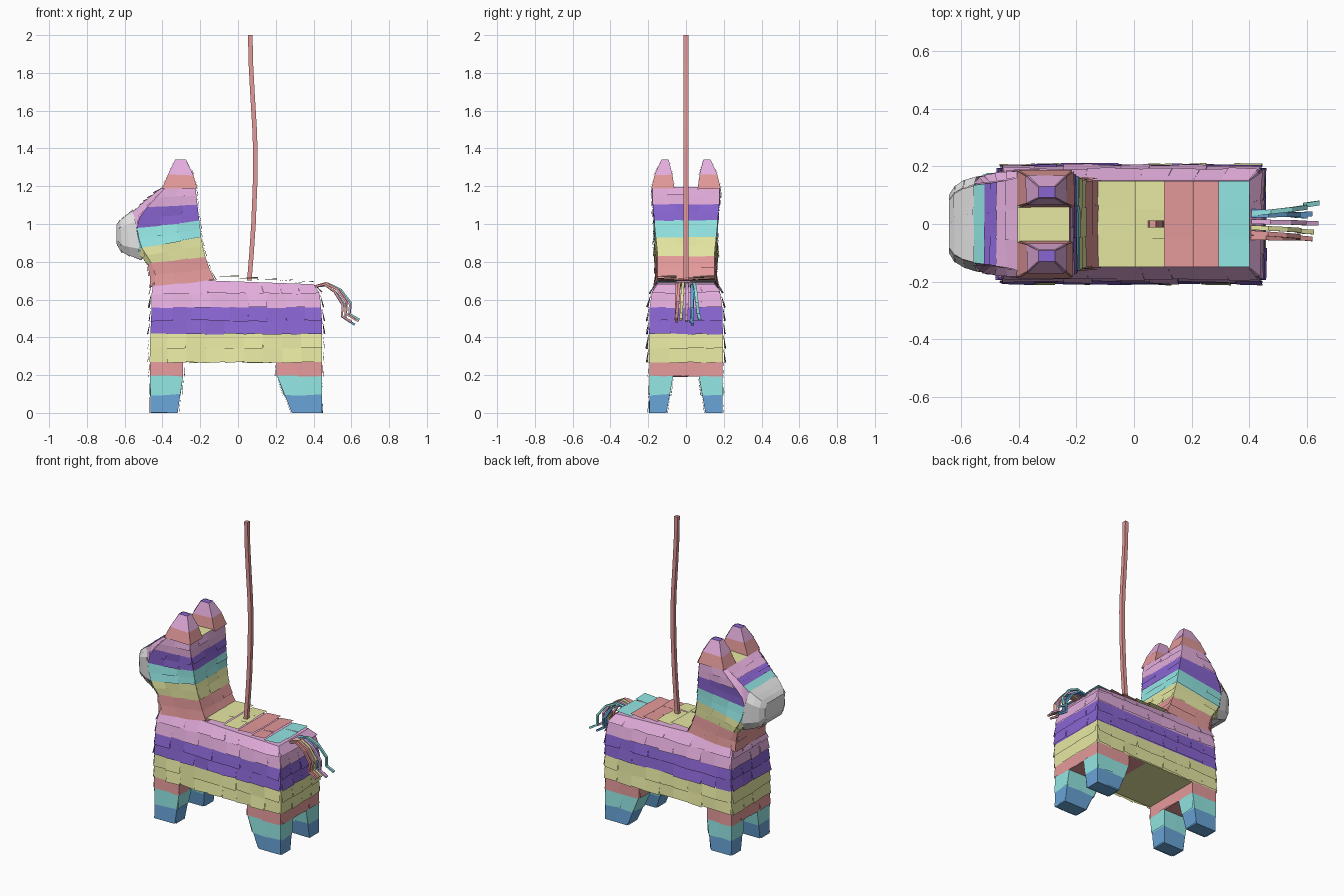
import bpy, bmesh, math, random
from mathutils import Vector as V

if "Cube" in bpy.data.objects:
    bpy.data.objects.remove(bpy.data.objects["Cube"])

random.seed(4)

# Flat paper colours
COLOURS = {
    "lilac": (.77, .42, .72), "purple": (.25, .13, .64), "yellow": (.79, .80, .36),
    "coral": (.77, .32, .32), "aqua": (.29, .79, .77), "blue": (.14, .37, .68),
    "white": (.82, .82, .82),
}
NAMES = list(COLOURS)
MATS = []
for n, c in COLOURS.items():
    m = bpy.data.materials.new(n + "_paper")
    m.diffuse_color = (*c, 1)
    m.use_nodes = True
    m.node_tree.nodes["Principled BSDF"].inputs["Base Color"].default_value = m.diffuse_color
    MATS.append(m)


def finish(name, bm):
    me = bpy.data.meshes.new(name)
    bm.to_mesh(me)
    bm.free()
    for m in MATS:
        me.materials.append(m)
    ob = bpy.data.objects.new(name, me)
    bpy.context.collection.objects.link(ob)
    return ob


def face(bm, pts, colour):
    f = bm.faces.new([bm.verts.new((p[0], p[1], max(p[2], 0))) for p in pts])
    f.material_index = NAMES.index(colour)


def fringed(name, rings, cols, tile=.1, flare=.014, caps=(None, None), recolour=None):
    """Loft the rings, then cover each row with flared paper tiles."""
    bm = bmesh.new()
    for row, (low, high, row_col) in enumerate(zip(rings, rings[1:], cols)):
        for k in range(len(low)):
            col = recolour(row, k, row_col) if recolour else row_col
            j = (k + 1) % len(low)
            a, b, c, d = low[k], low[j], high[j], high[k]
            face(bm, (a, b, c, d), col)
            nrm = (c - a).cross(d - b).normalized()
            cuts = max(1, round((b - a).length / tile))
            shift = random.uniform(-.15, .15) / cuts if cuts > 1 else 0
            at = [0] + [i / cuts + shift for i in range(1, cuts)] + [1]
            for s, t in zip(at, at[1:]):
                out = flare * random.uniform(.6, 1.2)
                o1, o2 = (nrm * out * random.uniform(.7, 1.2) +
                          (a - d) * random.uniform(-.03, .1) for _ in (0, 1))
                face(bm, (a.lerp(b, s) + o1, a.lerp(b, t) + o2,
                          d.lerp(c, t) + nrm * .003, d.lerp(c, s) + nrm * .003), col)
    if caps[0]:
        face(bm, rings[0][::-1], caps[0])
    if caps[1]:
        face(bm, rings[-1], caps[1])
    return finish(name, bm)


def rect(x0, x1, y0, y1, z, z1=None):
    y0, y1 = min(y0, y1), max(y0, y1)
    z1 = z if z1 is None else z1
    return [V((x0, y0, z)), V((x1, y0, z1)), V((x1, y1, z1)), V((x0, y1, z))]


def mix(r, q, t):
    return [a.lerp(b, t) for a, b in zip(r, q)]


# Body
body = [(-.468, .446, .195, .27), (-.466, .446, .195, .345), (-.464, .445, .195, .42),
        (-.46, .444, .194, .49), (-.458, .440, .192, .56), (-.457, .432, .182, .63)]
rings = [rect(x0, x1, -h, h, z) for x0, x1, h, z in body]
rings.append(rect(-.445, .40, -.152, .152, .71, .68))
fringed("body", rings, ["yellow"] * 2 + ["purple"] * 2 + ["lilac"] * 2, caps=("yellow", "lilac"))

# Paper squares along the back
bm = bmesh.new()
xs = [-.13, 0, .1, .2, .29, .395]
for x0, x1, col in zip(xs, xs[1:], ["yellow", "yellow", "coral", "coral", "aqua"]):
    for i in range(3):
        y0, y1 = -.15 + i * .1, -.05 + i * .1
        h, g = random.uniform(.002, .012), random.uniform(.002, .012)
        z0, z1 = .727 - (x0 + .13) * .075, .727 - (x1 + .13) * .075
        face(bm, ((x0, y0, z0 - .005), (x1 + .006, y0, z1 + h),
                  (x1 + .006, y1, z1 + g), (x0, y1, z0 - .005)), col)
finish("back_squares", bm)

# Paper squares under the belly
bm = bmesh.new()
face(bm, rect(.07, .205, -.19, .19, .267)[::-1], "coral")
finish("belly_squares", bm)

# Hips and legs
for end, hip, foot in (("front", (-.466, -.29), (-.462, -.32)), ("rear", (.205, .444), (.285, .444))):
    fringed(end + "_hip", [rect(*hip, -.194, .194, z) for z in (.197, .272)],
            ["coral"], flare=.008, caps=("coral", None))
    for side, s in (("right", -1), ("left", 1)):
        bottom = rect(*foot, s * .103, s * .194, 0)
        top = rect(*hip, s * .067, s * .194, .2)
        fringed(f"{end}_{side}_leg", [mix(bottom, top, t) for t in (0, .5, 1)],
                ["blue", "aqua"], flare=.008, caps=("blue", None))

# Neck and head: back x,z, half width / side x,z, half width / front x,z, half width
HEAD = [
    (-.125, .705, .152, -.44, .675, .165, -.462, .665, .152),
    (-.152, .765, .150, -.44, .735, .160, -.466, .730, .150),
    (-.175, .830, .150, -.46, .795, .163, -.476, .790, .148),
    (-.187, .885, .155, -.485, .835, .168, -.505, .822, .148),
    (-.195, .930, .160, -.51, .875, .168, -.530, .870, .148),
    (-.200, .975, .165, -.525, .925, .162, -.553, 1.064, .135),
    (-.205, 1.02, .168, -.535, .980, .160, -.515, 1.098, .140),
    (-.210, 1.06, .172, -.520, 1.035, .165, -.495, 1.115, .142),
    (-.215, 1.105, .176, -.480, 1.09, .175, -.472, 1.134, .146),
    (-.220, 1.15, .178, -.435, 1.14, .180, -.440, 1.160, .152),
    (-.225, 1.195, .176, -.385, 1.19, .180, -.405, 1.188, .160),
]
rings = [[V((xf, -hf, zf)), V((xm, -hm, zm)), V((xb, -hb, zb)),
          V((xb, hb, zb)), V((xm, hm, zm)), V((xf, hf, zf))]
         for xb, zb, hb, xm, zm, hm, xf, zf, hf in HEAD]
cols = [c for c in ("coral", "yellow", "aqua", "purple", "lilac") for _ in (0, 1)]
# the slanted cheeks beside the face are lilac
fringed("neck_and_head", rings, cols, flare=.009, caps=(None, "yellow"),
        recolour=lambda row, k, c: "lilac" if row > 4 and k in (0, 4) else c)

# Muzzle: top x,z / bottom x,z / half width
rings = []
for xt, zt, xb, zb, hy in ((-.556, 1.070, -.508, .812, .162), (-.592, 1.043, -.57, .832, .150),
                           (-.622, 1.018, -.613, .852, .130), (-.640, .995, -.640, .895, .100)):
    ring = []
    for y, t in ((-.82, 0), (.82, 0), (1, .22), (1, .78), (.82, 1), (-.82, 1), (-1, .78), (-1, .22)):
        ring.append(V((xb + (xt - xb) * t, y * hy, zb + (zt - zb) * t)))
    rings.append(ring[::-1])
fringed("muzzle", rings, ["white"] * 3, flare=.005, caps=(None, "white"))

# Ears
for side, s in (("right", -1), ("left", 1)):
    base = rect(-.402, -.215, s * .062, s * .184, 1.188)
    mid = rect(-.37, -.238, s * .072, s * .165, 1.262)
    tip = rect(-.332, -.275, s * .092, s * .13, 1.34)
    fringed(side + "_ear", [base, mid, tip], ["coral", "lilac"],
            tile=.2, flare=.005, caps=(None, "purple"))


def strip(name, pts, r, width, colour):
    """Flat-sided strand along a path lying roughly in the xz plane."""
    bm = bmesh.new()
    rings = []
    for i, p in enumerate(pts):
        t = (pts[min(i + 1, len(pts) - 1)] - pts[max(i - 1, 0)]).normalized()
        u = V((0, width, 0))
        w = V((0, r, 0)).cross(t)
        rings.append([p + u + w, p + u - w, p - u - w, p - u + w])
    for p, q in zip(rings, rings[1:]):
        for k in range(4):
            face(bm, (p[k], p[k - 1], q[k - 1], q[k]), colour)
    face(bm, rings[0], colour)
    face(bm, rings[-1][::-1], colour)
    bmesh.ops.remove_doubles(bm, verts=bm.verts, dist=1e-5)
    bmesh.ops.recalc_face_normals(bm, faces=bm.faces)
    finish(name, bm)


# Hanging rope
strip("rope", [V((x, 0, z)) for x, z in (
    (.06, .70), (.072, .85), (.082, 1.0), (.09, 1.2), (.092, 1.38),
    (.088, 1.5), (.076, 1.7), (.068, 1.85), (.065, 2))], .012, .012, "coral")

# Tail of paper strands: start y, end y, x shift, z shift
STRANDS = [("aqua", .035, .073, .012, .008), ("blue", .03, .035, -.012, -.018),
           ("blue", .045, .027, -.03, -.005), ("lilac", .008, .002, .008, .0),
           ("yellow", -.012, -.028, -.008, .01), ("coral", -.03, -.052, -.012, .012),
           ("coral", -.048, -.05, -.03, -.002)]
PATH = [(.40, .668), (.47, .682), (.535, .645), (.585, .575), (.58, .515), (.63, .485)]
for i, (col, y0, y1, dx, dz) in enumerate(STRANDS):
    pts = []
    for k, (x, z) in enumerate(PATH):
        t = k / 5
        pts.append(V((x + dx * min(1, t * 2), y0 + (y1 - y0) * t, z + dz * min(1, t * 2))))
    strip(f"tail_strand_{i + 1}", pts, .006, .008, col)
